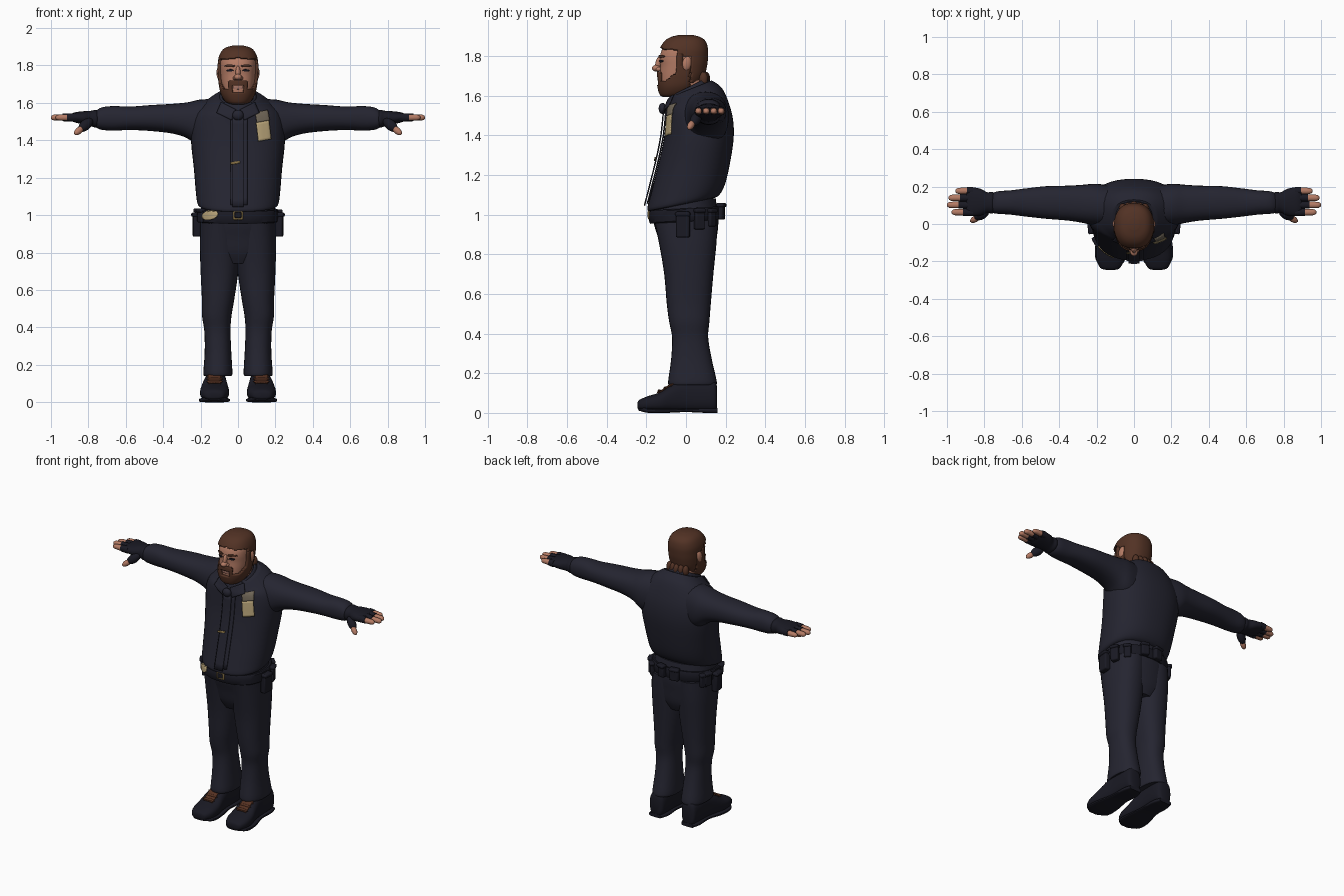
import bpy, bmesh, math
from mathutils import Vector, Euler
from mathutils.bvhtree import BVHTree

if "Cube" in bpy.data.objects:
    bpy.data.objects.remove(bpy.data.objects["Cube"])


def material(name, *rgb):
    m = bpy.data.materials.new(name)
    m.use_nodes = True
    m.diffuse_color = (*rgb, 1)
    m.node_tree.nodes["Principled BSDF"].inputs["Base Color"].default_value = (*rgb, 1)
    return m


NAVY = material("navy cloth", .018, .018, .03)
BLACK = material("dark leather", .01, .01, .017)
SKIN = material("skin", .46, .2, .13)
HAIR = material("brown hair", .085, .032, .018)
TAN = material("tan patch", .48, .37, .19)
DULL = material("dull badge", .17, .14, .1)
GOLD = material("old gold", .25, .17, .06)
LACE = material("lace brown", .09, .03, .015)
LIP = material("lips", .36, .17, .13)

made = []


def finish(name, bm, mat):
    bmesh.ops.recalc_face_normals(bm, faces=bm.faces)
    me = bpy.data.meshes.new(name)
    bm.to_mesh(me)
    bm.free()
    me.materials.append(mat)
    ob = bpy.data.objects.new(name, me)
    bpy.context.collection.objects.link(ob)
    made.append(ob)
    return ob


def refine(rows, steps):
    """Catmull-Rom interpolation between cross-section stations."""
    out = []
    for i in range(len(rows) - 1):
        p, q, r, s = (rows[min(max(i + k, 0), len(rows) - 1)] for k in (-1, 0, 1, 2))
        for j in range(steps):
            t = j / steps
            out.append([b + t * ((c - a) / 2 + t * ((2 * a - 5 * b + 4 * c - d) / 2
                        + t * (3 * (b - c) + d - a) / 2))
                        for a, b, c, d in zip(p, q, r, s)])
    return out + [list(rows[-1])]


def loft(name, axis, rows, mat, side=1, seg=28, steps=4, power=2.3, keep=None, caps=True):
    """Rows are (t, a0, a1, b0, b1, tilt): bounds of each section across the axis."""
    bm = bmesh.new()
    rings = []
    rows = [tuple(r) + (0,) * (6 - len(r)) for r in rows]
    for t, a0, a1, b0, b1, tilt in refine(rows, steps):
        ring = []
        for k in range(seg):
            ang = math.tau * k / seg
            c, s = math.cos(ang), math.sin(ang)
            a = (a0 + a1) / 2 + (a1 - a0) / 2 * math.copysign(abs(c) ** (2 / power), c)
            db = (b1 - b0) / 2 * math.copysign(abs(s) ** (2 / power), s)
            b, u = (b0 + b1) / 2 + db, t + tilt * db
            x, y, z = {"x": (u, a, b), "y": (a, u, b), "z": (a, b, u)}[axis]
            ring.append(bm.verts.new((x * side, y, z)))
        rings.append(ring)
    for r, q in zip(rings, rings[1:]):
        for k in range(seg):
            n = (k + 1) % seg
            bm.faces.new((r[k], r[n], q[n], q[k]))
    if caps:
        bm.faces.new(rings[0])
        bm.faces.new(rings[-1])
    if keep:
        drop = [f for f in bm.faces if not keep(*f.calc_center_median())]
        bmesh.ops.delete(bm, geom=drop, context="FACES")
    return finish(name, bm, mat)


def sym(rows):
    return [(r[0], -r[1], r[1], *r[2:]) for r in rows]


def thicken(ob, amount, offset=-1):
    m = ob.modifiers.new("thickness", "SOLIDIFY")
    m.thickness, m.offset = amount, offset


def patch(name, target, centre, across, up, mat, lift=.004, disc=False, n=8):
    """Thin plate laid over the target; the ray runs along cross(up, across)."""
    verts = [v.co for v in target.data.vertices]
    tree = BVHTree.FromPolygons(verts, [p.vertices[:] for p in target.data.polygons])
    centre, across, up = Vector(centre), Vector(across), Vector(up)
    ray = up.cross(across).normalized()
    bm = bmesh.new()
    grid = {}
    for i in range(n + 1):
        for j in range(n + 1):
            a, b = 2 * i / n - 1, 2 * j / n - 1
            if disc:
                a, b = a * math.sqrt(1 - b * b / 2), b * math.sqrt(1 - a * a / 2)
            p = centre + across * a + up * b
            hit = tree.ray_cast(p - ray, ray)[0]
            if hit:
                grid[i, j] = bm.verts.new(hit - ray * lift)
    for i in range(n):
        for j in range(n):
            quad = [(i, j), (i + 1, j), (i + 1, j + 1), (i, j + 1)]
            if all(q in grid for q in quad):
                bm.faces.new([grid[q] for q in quad])
    ob = finish(name, bm, mat)
    thicken(ob, .006, 0)
    return ob


def blob(name, loc, size, mat, rot=(0, 0, 0)):
    bm = bmesh.new()
    bmesh.ops.create_uvsphere(bm, u_segments=16, v_segments=10, radius=1)
    ob = finish(name, bm, mat)
    ob.location, ob.scale, ob.rotation_euler = loc, size, Euler(rot)
    return ob


def box(name, loc, size, mat, turn=0):
    bm = bmesh.new()
    bmesh.ops.create_cube(bm, size=1)
    for v in bm.verts:
        v.co = Vector(a * b for a, b in zip(v.co, size))
    ob = finish(name, bm, mat)
    ob.location, ob.rotation_euler = loc, (0, 0, turn)
    bev = ob.modifiers.new("soft edges", "BEVEL")
    bev.width, bev.segments = .008, 2
    return ob


# Shirt body, collar, trousers seat and belt
torso = loft("shirt", "z", sym([
    (1.05, .19, -.17, .13, .2), (1.06, .215, -.195, .165, .2), (1.12, .225, -.18, .195, .15),
    (1.25, .236, -.14, .22), (1.38, .25, -.112, .24), (1.48, .25, -.1, .237),
    (1.55, .225, -.095, .215, .1), (1.6, .175, -.085, .18, .3), (1.635, .12, -.075, .13, .4)]),
    NAVY, seg=40)
collar = loft("collar", "z", sym([
    (1.57, .125, -.1, .14, .45), (1.61, .11, -.095, .125, .5), (1.645, .092, -.08, .112, .5)]),
    NAVY, caps=False)
thicken(collar, .012)
loft("trouser_seat", "z", sym([
    (.74, .1, -.09, .12), (.8, .17, -.12, .145), (.88, .2, -.14, .155),
    (.97, .203, -.165, .163), (1.08, .195, -.165, .15)]), NAVY)
belt = loft("belt", "z", sym([
    (.965, .205, -.175, .165, .06), (.97, .216, -.185, .172, .06),
    (1.025, .216, -.185, .172, .06), (1.03, .205, -.175, .165, .06)]), BLACK, seg=40, steps=2)

# Necktie, clip and breast badge
front = (0, 0, 1)
patch("tie", torso, (0, 0, 1.285), (.03, 0, 0), (0, 0, .24), NAVY, .018, n=12)
patch("shirt_placket", torso, (.005, 0, 1.29), (.045, 0, 0), (0, 0, .235), NAVY, .006, n=12)
blob("tie_knot", (0, -.118, 1.535), (.03, .02, .028), NAVY)
patch("tie_clip", torso, (-.015, 0, 1.28), (.026, 0, .004), (0, 0, .006), GOLD, .024, n=4)
patch("badge", torso, (.137, 0, 1.45), (.034, 0, .006), (-.006, 0, .05), TAN, .008)
patch("badge_top", torso, (.13, 0, 1.528), (.034, 0, .006), (-.005, 0, .027), DULL, .008)
for s in (1, -1):
    patch("collar_point", torso, (.062 * s, 0, 1.555), (.04, 0, .02 * s), (-.012 * s, 0, .028),
          NAVY, .014)
    patch("epaulette", torso, (.175 * s, .07, 0), (.06, 0, 0), (0, .022, 0), BLACK, .012)

# Belt buckle, cloth and carried gear
box("buckle", (0, -.186, 1.0), (.055, .012, .05), GOLD)
box("buckle_inset", (0, -.191, 1.0), (.036, .008, .032), BLACK)
patch("belt_cloth", belt, (-.15, 0, 1.0), (.042, 0, .012), (-.008, 0, .024), TAN, .012, disc=True)
for deg, drop, wide, tall in ((-5, .06, .07, .13), (22, .035, .05, .1), (45, .03, .045, .08),
                              (150, .03, .05, .08), (185, .06, .07, .13), (158, .025, .05, .08),
                              (210, .02, .05, .06), (100, .0, .06, .07), (75, .0, .05, .07)):
    a = math.radians(deg)
    x, y = .222 * math.cos(a), .178 * math.sin(a)
    box("belt_pouch", (x, y, 1.01 - drop), (.038, wide, tall), BLACK, a)
    box("pouch_flap", (x * 1.03, y * 1.03, 1.03 - drop + tall / 4), (.04, wide + .006, .022),
        BLACK, a)

for s in (1, -1):
    # Trouser leg
    loft("trouser_leg", "z", [
        (.14, .035, .18, -.085, .15), (.16, .03, .185, -.09, .155), (.27, .036, .178, -.075, .13),
        (.38, .04, .18, -.07, .112), (.46, .035, .192, -.085, .118), (.55, .02, .193, -.097, .125),
        (.7, -.002, .2, -.11, .138), (.85, -.012, .204, -.135, .153),
        (.97, -.015, .2, -.16, .16)], NAVY, s)
    # Shoe with sole and laces
    shoe = loft("shoe", "y", [
        (-.245, .1, .15, .025, .05), (-.235, .075, .18, .014, .066), (-.19, .052, .2, .008, .085),
        (-.13, .048, .202, .005, .105), (-.07, .056, .19, .005, .145),
        (0, .062, .178, .005, .17), (.1, .062, .174, .005, .17), (.145, .07, .168, .005, .16),
        (.157, .09, .15, .02, .13)], BLACK, s, power=2.6)
    loft("shoe_sole", "y", [
        (-.24, .09, .16, .012, .032), (-.19, .047, .205, 0, .024), (-.1, .046, .205, 0, .02),
        (0, .06, .18, .004, .022), (.1, .058, .178, 0, .024), (.158, .075, .165, 0, .024)],
        BLACK, s, power=4)
    patch("shoe_tongue", shoe, (.125 * s, -.1, 0), (.034, 0, 0), (0, .045, 0), LACE)
    for k in range(3):
        blob("lace", (.125 * s, -.135 + .03 * k, .11 + .014 * k), (.045, .008, .009), LACE)

    # Sleeve with shoulder patch
    sleeve = loft("sleeve", "x", [
        (.1, -.02, .2, 1.34, 1.62), (.2, -.01, .215, 1.36, 1.618), (.27, .005, .21, 1.41, 1.603),
        (.35, .018, .205, 1.436, 1.595), (.47, .028, .202, 1.45, 1.588),
        (.58, .04, .19, 1.455, 1.58), (.66, .05, .18, 1.452, 1.583), (.72, .054, .176, 1.455, 1.578),
        (.75, .058, .168, 1.463, 1.565), (.765, .07, .155, 1.475, 1.55)], NAVY, s)
    patch("shoulder_patch", sleeve, (.33 * s, .12, 0), (.055, 0, 0), (0, .052, 0), TAN, disc=True)

    # Fingerless glove, fingers and thumb
    glove = loft("glove", "x", [
        (.74, .07, .16, 1.475, 1.55), (.76, .055, .172, 1.468, 1.562), (.785, .06, .17, 1.475, 1.558),
        (.82, .045, .188, 1.483, 1.556), (.87, .042, .197, 1.495, 1.55),
        (.895, .05, .19, 1.505, 1.54)], BLACK, s)
    for y, tip in ((.063, .975), (.102, 1.0), (.14, .992), (.177, .955)):
        r = .017
        loft("finger", "x", [(.86, y - r, y + r, 1.503, 1.54), (tip - .03, y - r, y + r, 1.506, 1.538),
             (tip - .008, y - .013, y + .013, 1.509, 1.534),
             (tip, y - .005, y + .005, 1.516, 1.526)], SKIN, s, seg=12)
        loft("glove_finger", "x", [(.86, y - .02, y + .02, 1.5, 1.545),
             (tip - .062, y - .02, y + .02, 1.502, 1.543)], BLACK, s, seg=12, steps=1)
    blob("thumb_base", (.815 * s, .05, 1.482), (.05, .026, .028), BLACK, (0, .65 * s, -.5 * s))
    blob("thumb", (.85 * s, .026, 1.452), (.034, .017, .018), SKIN, (0, .65 * s, -.5 * s))
    if s < 0:
        patch("wrist_band", glove, (-.785, .12, 0), (.024, 0, 0), (0, .035, 0), LACE, disc=True)

# Head, with hair and beard as slightly larger shells
skull = [(1.61, .02, -.1, -.04), (1.62, .05, -.118, .0), (1.655, .076, -.13, .045),
         (1.7, .088, -.133, .08), (1.75, .094, -.13, .095), (1.79, .096, -.132, .1),
         (1.83, .094, -.122, .1), (1.865, .079, -.098, .088), (1.885, .055, -.065, .06),
         (1.895, .018, -.02, .02)]
head = loft("head", "z", sym(skull), SKIN, seg=48)
loft("neck", "z", sym([(1.52, .085, -.06, .1), (1.62, .078, -.05, .09), (1.7, .075, -.05, .085)]), SKIN)


def shell(name, grow, keep):
    rows = [(1.765 + (z - 1.765) * (1 + grow * 8), w + grow, f - grow, b + grow)
            for z, w, f, b in skull]
    thicken(loft(name, "z", sym(rows), HAIR, seg=64, steps=8, keep=keep), grow + .006)


def hair_rule(x, y, z):
    return z > 1.845 - .12 * abs(x) or (y > -.045 and z > 1.795) or (y > .025 and z > 1.66)


def beard_rule(x, y, z):
    cheek = z < 1.675 + .8 * max(0, y + .1)
    lips = abs(x) < .032 and 1.655 < z < 1.695
    moustache = abs(x) < .05 and z < 1.718 and y < -.08
    sideburn = -.045 < y < -.01 and 1.7 < z < 1.81
    return y < .02 and (cheek or moustache or sideburn) and not lips


shell("hair", .011, hair_rule)
shell("beard", .014, beard_rule)
for k in range(5):
    blob("nape_curl", ((k - 2) * .03, .1 - .006 * abs(k - 2), 1.685), (.02, .022, .035), HAIR)

# Facial features
patch("lips", head, (0, 0, 1.682), (.026, 0, 0), (0, 0, .009), LIP, disc=True)
blob("nose_bridge", (0, -.138, 1.765), (.013, .016, .034), SKIN, (-.25, 0, 0))
blob("nose", (0, -.148, 1.738), (.021, .024, .017), SKIN)
for s in (1, -1):
    blob("nostril", (.016 * s, -.138, 1.733), (.012, .015, .011), SKIN)
    patch("eye", head, (.042 * s, 0, 1.774), (.018, 0, 0), (0, 0, .006), BLACK, .003, True)
    patch("eyebrow", head, (.044 * s, 0, 1.798), (.027, 0, 0), (0, 0, .007), HAIR, .006, True)
    blob("ear", (.1 * s, .005, 1.762), (.014, .024, .036), SKIN, (-.15, 0, .3 * s))

# Smooth surfaces with crisp folds
bpy.ops.object.select_all(action="DESELECT")
for ob in made:
    ob.select_set(True)
bpy.context.view_layer.objects.active = torso
bpy.ops.object.shade_smooth_by_angle(angle=math.radians(40))
